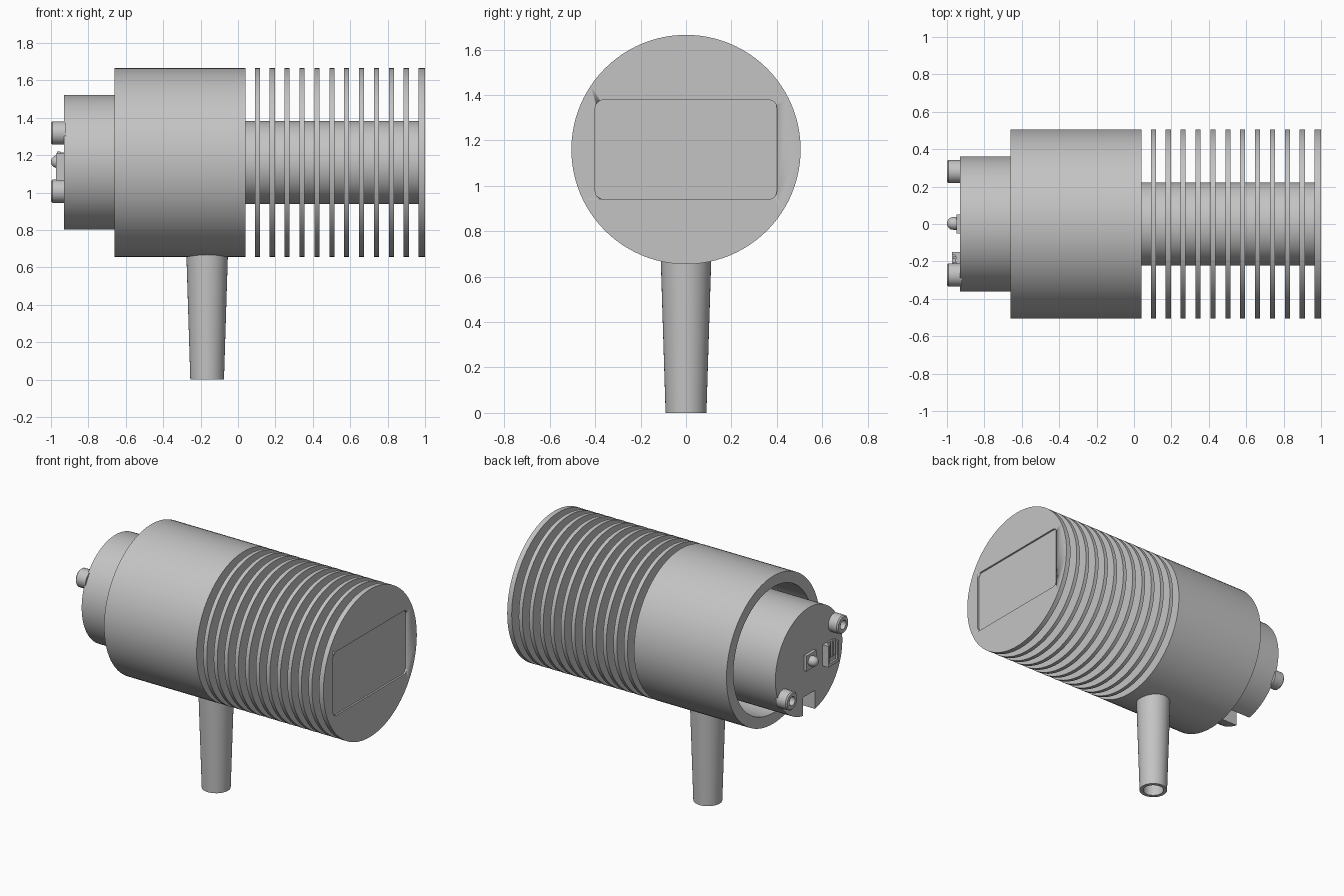
import bpy, bmesh, math
from mathutils import Matrix, Vector

cube = bpy.data.objects.get("Cube")
if cube:
    bpy.data.objects.remove(cube, do_unlink=True)

grey = bpy.data.materials.new("plain grey")
grey.use_nodes = True
colour = (0.55, 0.55, 0.55, 1)
grey.diffuse_color = colour
grey.node_tree.nodes["Principled BSDF"].inputs["Base Color"].default_value = colour

AXIS_Z = 1.16
ALONG_X = Matrix.Rotation(math.pi / 2, 4, 'Y')


def finish(name, bm, matrix=Matrix()):
    """Turn a bmesh into a smooth-by-angle grey object."""
    bmesh.ops.transform(bm, matrix=matrix, verts=bm.verts)
    bmesh.ops.recalc_face_normals(bm, faces=bm.faces)
    mesh = bpy.data.meshes.new(name)
    bm.to_mesh(mesh)
    bm.free()
    mesh.materials.append(grey)
    obj = bpy.data.objects.new(name, mesh)
    bpy.context.collection.objects.link(obj)
    bpy.ops.object.select_all(action='DESELECT')
    obj.select_set(True)
    bpy.context.view_layer.objects.active = obj
    bpy.ops.object.shade_smooth_by_angle(angle=math.radians(30))
    return obj


def lathe(name, profile, matrix, sides=96):
    """Revolve (radius, height) points about z, capping both ends."""
    bm = bmesh.new()
    rings = []
    for r, h in profile:
        rings.append([bm.verts.new((r * math.cos(a), r * math.sin(a), h))
                      for a in (math.tau * i / sides for i in range(sides))])
    for low, high in zip(rings, rings[1:]):
        for i in range(sides):
            j = (i + 1) % sides
            bm.faces.new((low[i], low[j], high[j], high[i]))
    bm.faces.new(rings[0])
    bm.faces.new(rings[-1])
    return finish(name, bm, matrix)


def turned(name, profile, y=0, z=AXIS_Z, sides=96):
    """Revolve (radius, x) points about a line parallel to x."""
    return lathe(name, profile, Matrix.Translation((0, y, z)) @ ALONG_X, sides)


def prism(name, outline, x0, x1):
    """Extrude a (y, z) outline along x."""
    bm = bmesh.new()
    face = bm.faces.new([bm.verts.new((x0, y, z)) for y, z in outline])
    out = bmesh.ops.extrude_face_region(bm, geom=[face])
    verts = [v for v in out["geom"] if isinstance(v, bmesh.types.BMVert)]
    bmesh.ops.translate(bm, vec=(x1 - x0, 0, 0), verts=verts)
    return finish(name, bm)


def block(name, x, y, z):
    """Box given by its (low, high) limits."""
    return prism(name, [(y[0], z[0]), (y[1], z[0]), (y[1], z[1]), (y[0], z[1])], *x)


# Housing: cylinder with a deep open bore
turned("housing", [(0.43, -0.1), (0.43, -0.66), (0.505, -0.66), (0.505, 0.04)])

# Core: round plug with a keyway along its underside
R, HALF = 0.362, 0.065
start = math.asin(HALF / R)
outline = [(R * math.sin(a), AXIS_Z - R * math.cos(a))
           for a in (start + (math.tau - 2 * start) * i / 90 for i in range(91))]
outline += [(-HALF, AXIS_Z - 0.23), (HALF, AXIS_Z - 0.23)]
prism("core", outline, -0.93, -0.1)

# Cooling fins on a central shaft
turned("fin_shaft", [(0.222, 0.03), (0.222, 0.98)])
STEP, THICK = 0.0796, 0.027
for n in range(11):
    x = 0.09 + n * STEP
    turned(f"fin_{n + 1}", [(0.505, x), (0.505, x + THICK)])

# End plate with a shallow rounded rectangular recess
plate = turned("end_plate", [(0.505, 0.966), (0.505, 1.0)])
corner = 0.035
rounded = []
for k, (sy, sz) in enumerate([(1, 1), (-1, 1), (-1, -1), (1, -1)]):
    for i in range(7):
        a = (k + i / 6) * math.pi / 2
        rounded.append((sy * (0.4 - corner) + corner * math.cos(a),
                        AXIS_Z + sz * (0.218 - corner) + corner * math.sin(a)))
cutter = prism("recess_cutter", rounded, 0.988, 1.1)
cutter.hide_render = True
cut = plate.modifiers.new("recess", 'BOOLEAN')
cut.operation = 'DIFFERENCE'
cut.solver = 'EXACT'
cut.object = cutter
bpy.context.view_layer.objects.active = plate
bpy.ops.object.modifier_apply(modifier=cut.name)
bpy.data.objects.remove(cutter, do_unlink=True)

# Handle: tapered hollow tube
lathe("handle", [(0.112, 0.7), (0.09, 0), (0.066, 0), (0.075, 0.62)],
      Matrix.Translation((-0.165, 0, 0)), 64)

# Two socket-headed screws on the core face
for name, y, z in (("upper_screw", -0.272, 1.318), ("lower_screw", 0.28, 1.007)):
    turned(name, [(0.062, -0.92), (0.062, -0.992), (0.054, -1.0),
                  (0.03, -1.0), (0.03, -0.965)], y, z, 32)

# Indicator lamp on a square base
block("lamp_base", (-0.95, -0.92), (-0.052, 0.052), (1.11, 1.215))
dome = [(0.034, -0.94)]
dome += [(0.034 * math.cos(a), -0.966 - 0.034 * math.sin(a))
         for a in (math.radians(d) for d in range(0, 88, 12))]
turned("lamp_dome", dome, 0.003, 1.165, 32)

# Connector: open-topped tray with contact pins
block("connector_body", (-0.958, -0.92), (-0.265, -0.15), (1.065, 1.21))
for side, y in (("left", -0.158), ("right", -0.257)):
    block(f"connector_{side}_wall", (-0.972, -0.95), (y - 0.008, y + 0.008), (1.065, 1.21))
block("connector_lower_wall", (-0.972, -0.95), (-0.265, -0.15), (1.065, 1.085))
for i in range(3):
    y = -0.235 + i * 0.027
    block(f"connector_pin_{i + 1}", (-0.968, -0.95), (y - 0.006, y + 0.006), (1.12, 1.22))
